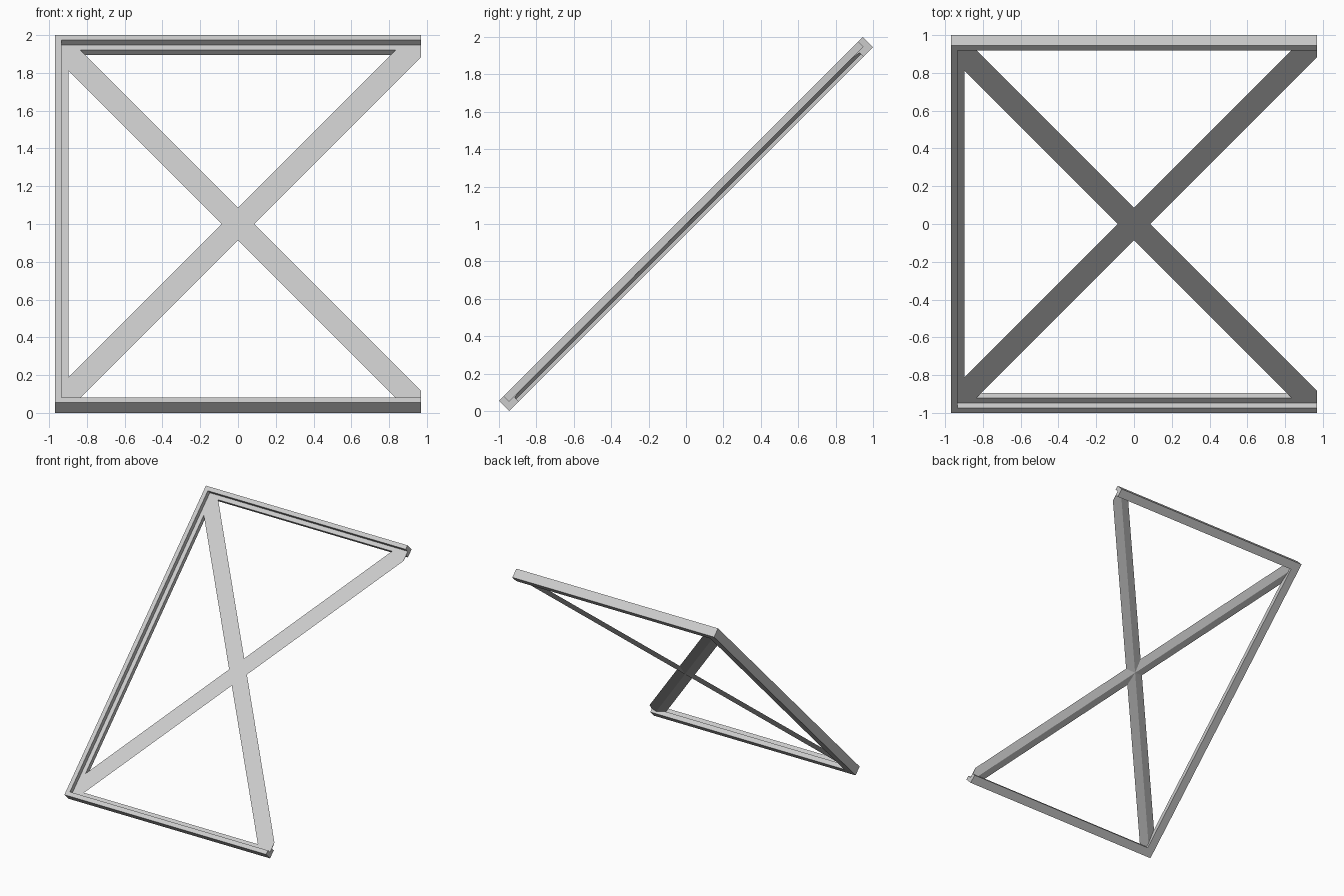
import bpy, bmesh, math
from mathutils import Matrix, Vector

cube = bpy.data.objects.get("Cube")
if cube:
    bpy.data.objects.remove(cube)

HALF_X = 0.97      # half width of the panel
HALF_U = 1.375     # half length along the slope
HALF_N = 0.039     # half depth of the rail
THICK = 0.036      # wall and ledge thickness
BAR_W = 0.0695     # half width of a cross brace
RIDGE = 0.02       # depth of the ridge under a brace

# Panel lies flat while built, then leans back 45 degrees
LEAN = Matrix.Translation((0, 0, 1)) @ Matrix.Rotation(math.radians(45), 4, 'X')

grey = bpy.data.materials.new("light grey")
grey.use_nodes = True
colour = (0.6, 0.6, 0.6, 1)
grey.diffuse_color = colour
grey.node_tree.nodes["Principled BSDF"].inputs["Base Color"].default_value = colour


def finish(bm, name):
    bmesh.ops.recalc_face_normals(bm, faces=bm.faces)
    bm.transform(LEAN)
    mesh = bpy.data.meshes.new(name)
    bm.to_mesh(mesh)
    bm.free()
    mesh.materials.append(grey)
    obj = bpy.data.objects.new(name, mesh)
    bpy.context.collection.objects.link(obj)


def loft(sections):
    """Skin a row of matching cross-sections and cap both ends."""
    bm = bmesh.new()
    rings = [[bm.verts.new(p) for p in s] for s in sections]
    for a, b in zip(rings, rings[1:]):
        for i in range(len(a)):
            j = (i + 1) % len(a)
            bm.faces.new((a[i], a[j], b[j], b[i]))
    bm.faces.new(rings[0])
    bm.faces.new(rings[-1])
    return bm


# Three-sided frame: L-shaped rail swept round mitred corners, open on one side
profile = [(0, HALF_N), (THICK, HALF_N), (THICK, 0),
           (2 * THICK, 0), (2 * THICK, -HALF_N), (0, -HALF_N)]
corners = [(1, 1), (-1, 1), (-1, -1), (1, -1)]
sections = []
for sx, su in corners:
    sections.append([(HALF_X if sx > 0 else inset - HALF_X, su * (HALF_U - inset), n)
                     for inset, n in profile])
finish(loft(sections), "frame_rail")

# Diagonal braces: flat on top, shallow ridge below, trimmed to the frame
for name, side in (("rising_brace", 1), ("falling_brace", -1)):
    along = Vector((1, side * math.sqrt(2), 0)).normalized()
    across = Vector((-along.y, along.x, 0))
    tri = [across * BAR_W, across * -BAR_W, Vector((0, 0, -RIDGE))]
    bm = loft([[p + along * end for p in tri] for end in (-2, 2)])
    for normal, reach in ((Vector((1, 0, 0)), HALF_X),
                          (Vector((-1, 0, 0)), HALF_X - THICK),
                          (Vector((0, 1, 0)), HALF_U - THICK),
                          (Vector((0, -1, 0)), HALF_U - THICK)):
        bmesh.ops.bisect_plane(bm, geom=bm.verts[:] + bm.edges[:] + bm.faces[:],
                               plane_co=normal * reach, plane_no=normal,
                               clear_outer=True)
        bmesh.ops.holes_fill(bm, edges=[e for e in bm.edges if e.is_boundary])
    finish(bm, name)
